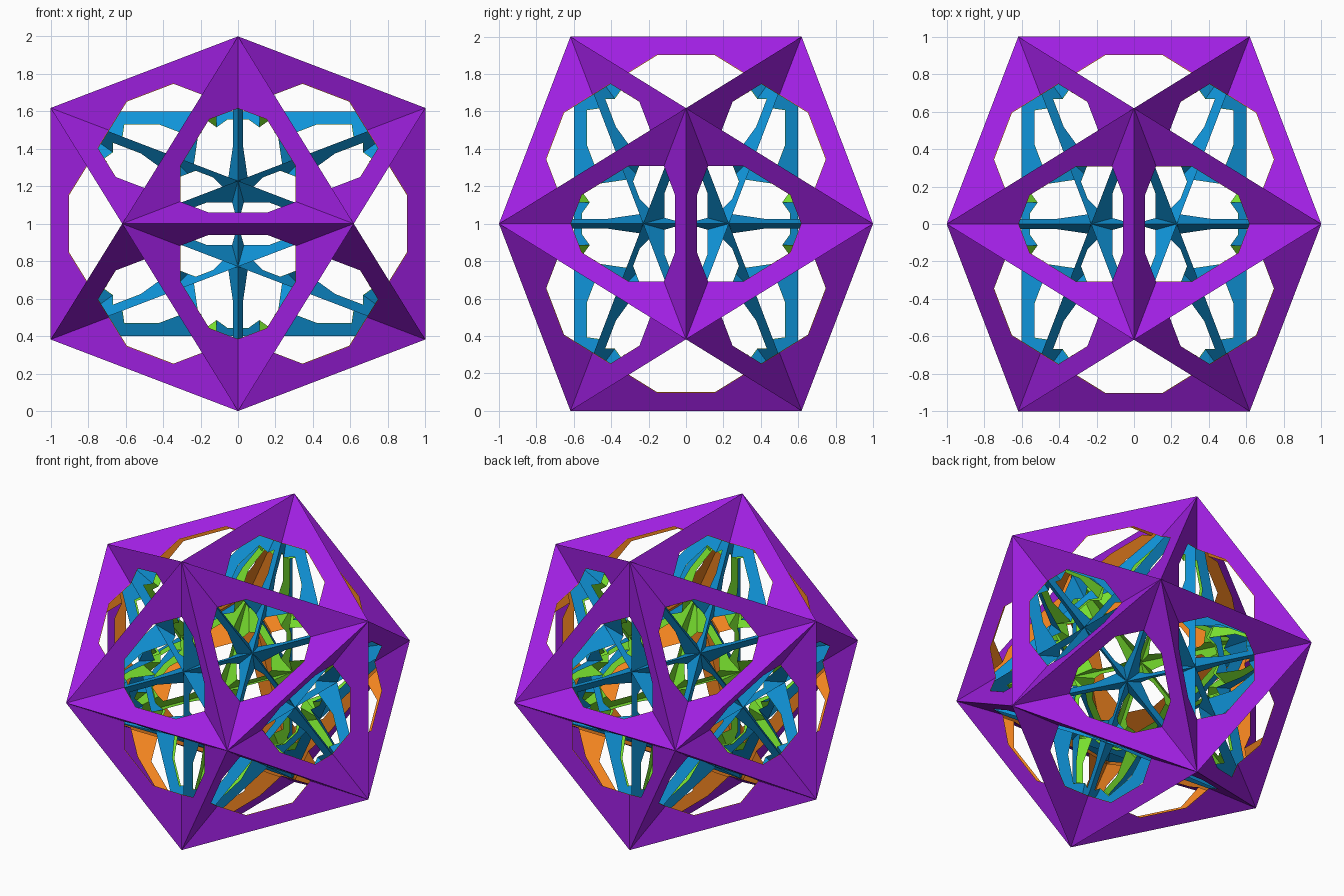
import bpy, bmesh
from itertools import combinations
from mathutils import Vector

if "Cube" in bpy.data.objects:
    bpy.data.objects.remove(bpy.data.objects["Cube"])

G = (5 ** 0.5 - 1) / 2            # 0.618
CENTRE = Vector((0, 0, 1))

# Twelve shared corner points of both nested star solids
corners = []
for a in (1, -1):
    for b in (G, -G):
        corners += [Vector((a, 0, b)), Vector((b, a, 0)), Vector((0, b, a))]


def triples(dist):
    """All triangles of corners whose three sides have the given length."""
    return [t for t in combinations(corners, 3)
            if all(abs((p - q).length - dist) < 0.01 for p, q in combinations(t, 2))]


def frame(a, b, c):
    """Strip along a-b with widened ends; open towards c."""
    return [a, b, (b + c) / 2, (a + 2 * b + c) / 4, (2 * a + b + c) / 4, (a + c) / 2]


# Outer shell: each triangle sinks to a pit, three strips per pit
outer = []
for t in triples(2 * G):
    mid = (t[0] + t[1] + t[2]) / 3
    pit = mid.normalized() * (G * G * 3 ** 0.5)
    for a, b in combinations(t, 2):
        outer.append(frame(a, b, pit))

# Inner star: the nine exposed facets on each large triangle
inner = []
for t in triples(2.0):
    for k in range(3):
        a, b, c = t[k], t[(k + 1) % 3], t[(k + 2) % 3]
        o = (a + b) / 2
        ex = (a - b) / 2
        ey = (c - o).normalized()

        def pt(x, y):
            return o + ex * x + ey * y

        d1, d2 = pt(0.2361, 0), pt(-0.2361, 0)
        inner.append(frame(a, d1, pt(0.2764, 0.2959)))
        inner.append(frame(b, d2, pt(-0.2764, 0.2959)))
        inner.append(frame(d1, d2, pt(0, 0.1829)))


def build(name, polys, scale, colour, inward=False):
    bm = bmesh.new()
    for p in polys:
        n = (p[1] - p[0]).cross(p[2] - p[0])
        if (n.dot(p[0]) < 0) != inward:
            p = p[::-1]
        bm.faces.new([bm.verts.new(v * scale + CENTRE) for v in p])
    bmesh.ops.remove_doubles(bm, verts=bm.verts, dist=0.0005)
    me = bpy.data.meshes.new(name)
    bm.to_mesh(me)
    bm.free()
    mat = bpy.data.materials.new(name + "_colour")
    mat.diffuse_color = (*colour, 1)
    mat.use_nodes = True
    mat.node_tree.nodes["Principled BSDF"].inputs["Base Color"].default_value = mat.diffuse_color
    me.materials.append(mat)
    ob = bpy.data.objects.new(name, me)
    bpy.context.collection.objects.link(ob)
    return ob


# Each sheet has a differently coloured lining just beneath it
build("outer_frame", outer, 1.0, (0.35, 0.014, 0.76))
build("outer_lining", outer, 0.996, (0.88, 0.23, 0.014), True)
build("inner_star", inner, 0.97, (0.005, 0.30, 0.70))
build("inner_star_lining", inner, 0.966, (0.2, 0.80, 0.03), True)
